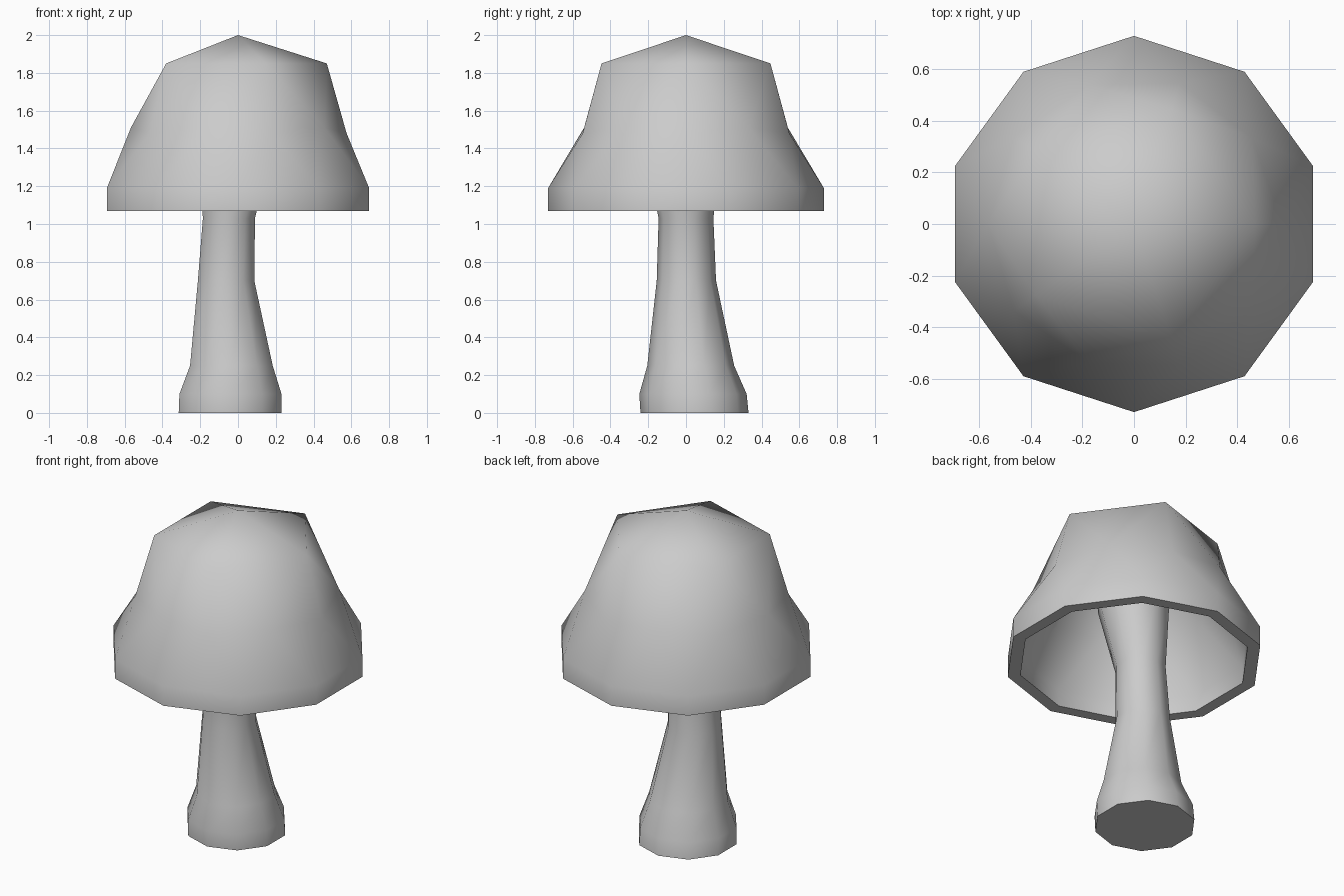
import bpy, bmesh, math

if "Cube" in bpy.data.objects:
    bpy.data.objects.remove(bpy.data.objects["Cube"])


def finish(bm, name, angle, thickness=0):
    bmesh.ops.recalc_face_normals(bm, faces=bm.faces)
    mesh = bpy.data.meshes.new(name)
    bm.to_mesh(mesh)
    bm.free()
    obj = bpy.data.objects.new(name, mesh)
    bpy.context.collection.objects.link(obj)
    bpy.ops.object.select_all(action='DESELECT')
    bpy.context.view_layer.objects.active = obj
    obj.select_set(True)
    if thickness:
        mod = obj.modifiers.new("shell", 'SOLIDIFY')
        mod.thickness = thickness
        mod.offset = -1
        mod.use_even_offset = True
        bpy.ops.object.modifier_apply(modifier=mod.name)
    bpy.ops.object.shade_smooth_by_angle(angle=math.radians(angle))
    return obj


# Cap: upper half of an icosphere, each ring reshaped (source z, new z, radius)
rings = [(1.0, 2.0, 0), (0.851, 1.85, 0.47), (0.526, 1.51, 0.567),
         (0.447, 1.48, 0.575), (0.0, 1.19, 0.73)]
bm = bmesh.new()
bmesh.ops.create_icosphere(bm, subdivisions=2, radius=1)
bmesh.ops.delete(bm, geom=[v for v in bm.verts if v.co.z < -0.05], context='VERTS')
for v in bm.verts:
    _, z, r = min(rings, key=lambda k: abs(k[0] - v.co.z))
    a = math.atan2(v.co.y, v.co.x)
    v.co = (r * math.cos(a), r * math.sin(a), z)
# Vertical rim
edges = [e for e in bm.edges if e.is_boundary]
new = bmesh.ops.extrude_edge_only(bm, edges=edges)["geom"]
for v in new:
    if isinstance(v, bmesh.types.BMVert):
        v.co.z = 1.07
# An open shell: orient outward by checking the top faces
bmesh.ops.recalc_face_normals(bm, faces=bm.faces)
finish(bm, "mushroom_cap", 62, 0.07)

# Stem: leaning ten-sided loft (x, y, z, radius)
profile = [(-0.042, 0.045, 0.0, 0.286), (-0.04, 0.037, 0.1, 0.284),
           (-0.035, 0.025, 0.25, 0.23), (-0.063, 0.002, 0.7, 0.157),
           (-0.048, 0.0, 1.03, 0.145), (-0.015, -0.02, 1.42, 0.205),
           (0.0, 0.0, 1.84, 0.25)]
bm = bmesh.new()
loops = []
for x, y, z, r in profile:
    loops.append([bm.verts.new((x + r * math.cos(math.radians(18 + 36 * i)),
                                y + r * math.sin(math.radians(18 + 36 * i)), z))
                  for i in range(10)])
for lo, hi in zip(loops, loops[1:]):
    for i in range(10):
        j = (i + 1) % 10
        bm.faces.new((lo[i], lo[j], hi[j], hi[i]))
bm.faces.new(loops[0][::-1])
bm.faces.new(loops[-1])
finish(bm, "mushroom_stem", 50)
